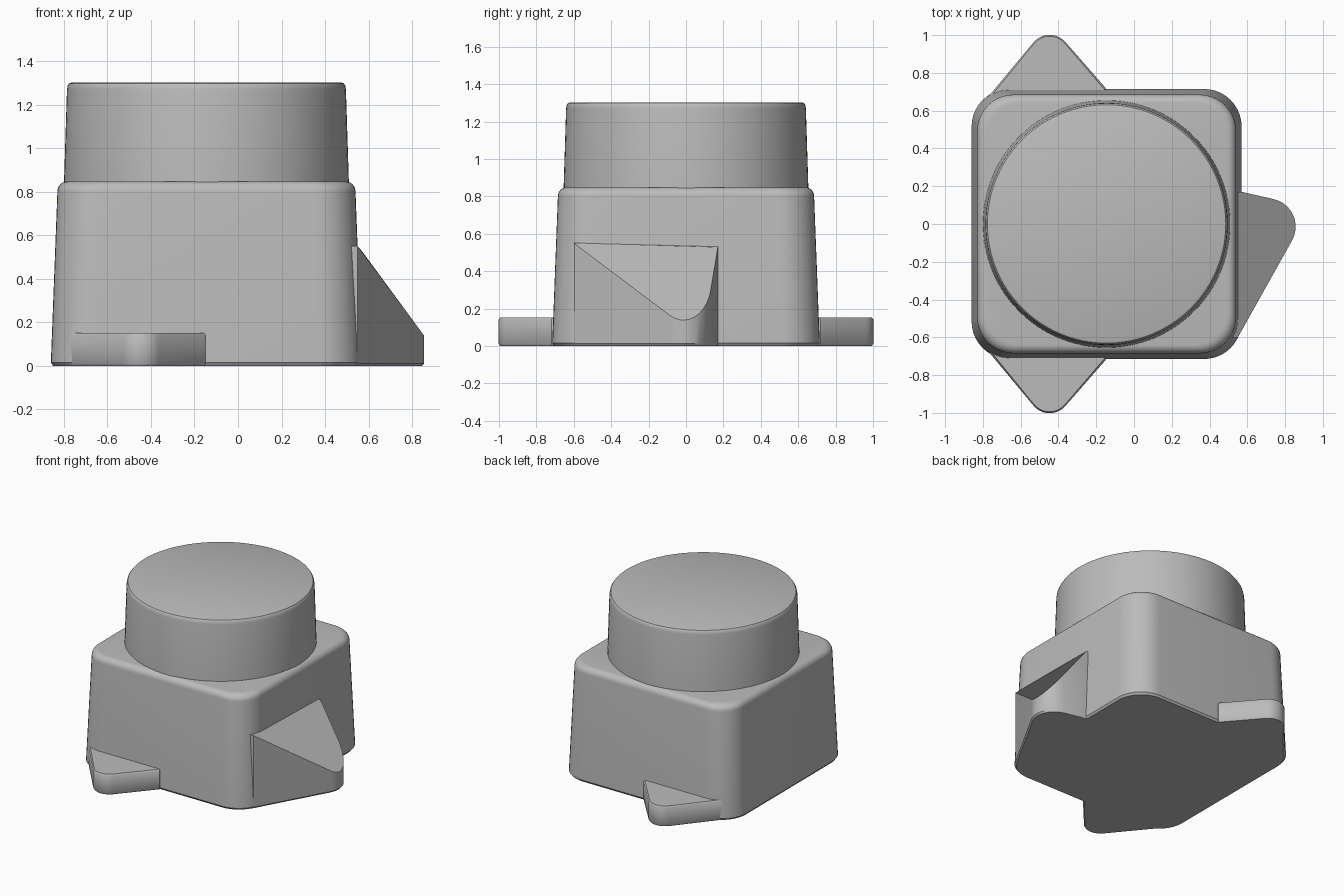
import bpy, bmesh, math
from mathutils import Vector

if "Cube" in bpy.data.objects:
    bpy.data.objects.remove(bpy.data.objects["Cube"], do_unlink=True)

grey = bpy.data.materials.new("plain grey")
grey.use_nodes = True
grey.diffuse_color = (0.5, 0.5, 0.5, 1)
grey.node_tree.nodes["Principled BSDF"].inputs["Base Color"].default_value = grey.diffuse_color

CX = -0.145  # axis shared by the housing and the drum


def rounded(corners, steps=10):
    """Counter-clockwise outline from (x, y, radius) corners."""
    out = []
    for i, (x, y, r) in enumerate(corners):
        p = Vector((x, y))
        if r == 0:
            out.append(p)
            continue
        a = (Vector(corners[i - 1][:2]) - p).normalized()
        b = (Vector(corners[(i + 1) % len(corners)][:2]) - p).normalized()
        half = a.angle(b) / 2
        centre = p + (a + b).normalized() * r / math.sin(half)
        start = p + a * r / math.tan(half) - centre
        turn = math.pi - 2 * half
        for k in range(steps + 1):
            t = turn * k / steps
            out.append(centre + Vector((start.x * math.cos(t) - start.y * math.sin(t),
                                        start.x * math.sin(t) + start.y * math.cos(t))))
    return out


def loft(name, rings):
    """Skin equal-length rings of 3D points and cap both ends."""
    bm = bmesh.new()
    rows = [[bm.verts.new(p) for p in ring] for ring in rings]
    n = len(rows[0])
    for low, high in zip(rows, rows[1:]):
        for i in range(n):
            j = (i + 1) % n
            bm.faces.new((low[i], low[j], high[j], high[i]))
    bm.faces.new(rows[0][::-1])
    bm.faces.new(rows[-1])
    bmesh.ops.recalc_face_normals(bm, faces=bm.faces)
    mesh = bpy.data.meshes.new(name)
    bm.to_mesh(mesh)
    bm.free()
    mesh.materials.append(grey)
    obj = bpy.data.objects.new(name, mesh)
    bpy.context.collection.objects.link(obj)
    bpy.ops.object.select_all(action='DESELECT')
    obj.select_set(True)
    bpy.context.view_layer.objects.active = obj
    bpy.ops.object.shade_smooth_by_angle(angle=math.radians(35))
    return obj


def level(outline, z):
    return [(p.x, p.y, z) for p in outline]


def square(h, r, z):
    c = [(CX - h, -h, r), (CX + h, -h, r), (CX + h, h, r), (CX - h, h, r)]
    return level(rounded(c), z)


def circle(r, z, n=96):
    return [(CX + r * math.cos(2 * math.pi * i / n), r * math.sin(2 * math.pi * i / n), z)
            for i in range(n)]


# Housing: tapered rounded square with softened rims
fillet = [(0.685 - 0.045 * (1 - math.cos(t)), 0.8 + 0.048 * math.sin(t))
          for t in (math.pi / 2 * k / 6 for k in range(7))]
profile = [(0.705, 0.0), (0.715, 0.015)] + fillet
loft("housing", [square(h, h * 0.28, z) for h, z in profile])

# Drum on top, slightly tapered
loft("drum", [circle(r, z) for r, z in
              ((0.655, 0.83), (0.654, 0.86), (0.641, 1.27), (0.638, 1.288),
               (0.631, 1.298), (0.62, 1.302))])

# Mounting ears, mirrored front and back
for side, label in ((-1, "front"), (1, "back")):
    pts = [(-0.15, 0.5, 0), (-0.15, 0.72, 0), (-0.449, 1.061, 0.11),
           (-0.80, 0.64, 0), (-0.70, 0.5, 0)]
    plan = rounded(pts)
    inner = [Vector((p.x + (-0.46 - p.x) * 0.02, p.y - 0.008)) for p in plan]
    rings = [level(inner, 0), level(plan, 0.012), level(plan, 0.14), level(inner, 0.152)]
    loft(label + "_ear", [[(x, side * y, z) for x, y, z in ring] for ring in rings])

# Sloped wedge on the left side
plan = rounded([(0.45, -0.6, 0), (0.55, -0.6, 0), (0.935, 0.088, 0.15),
                (0.57, 0.17, 0), (0.45, 0.17, 0)])
inner = [Vector((p.x - 0.01, p.y)) for p in plan]
slope = [(p.x, p.y, 0.55 - max(0, p.x - 0.553) * 1.36) for p in plan]
loft("side_wedge", [level(inner, 0), level(plan, 0.012), slope])
